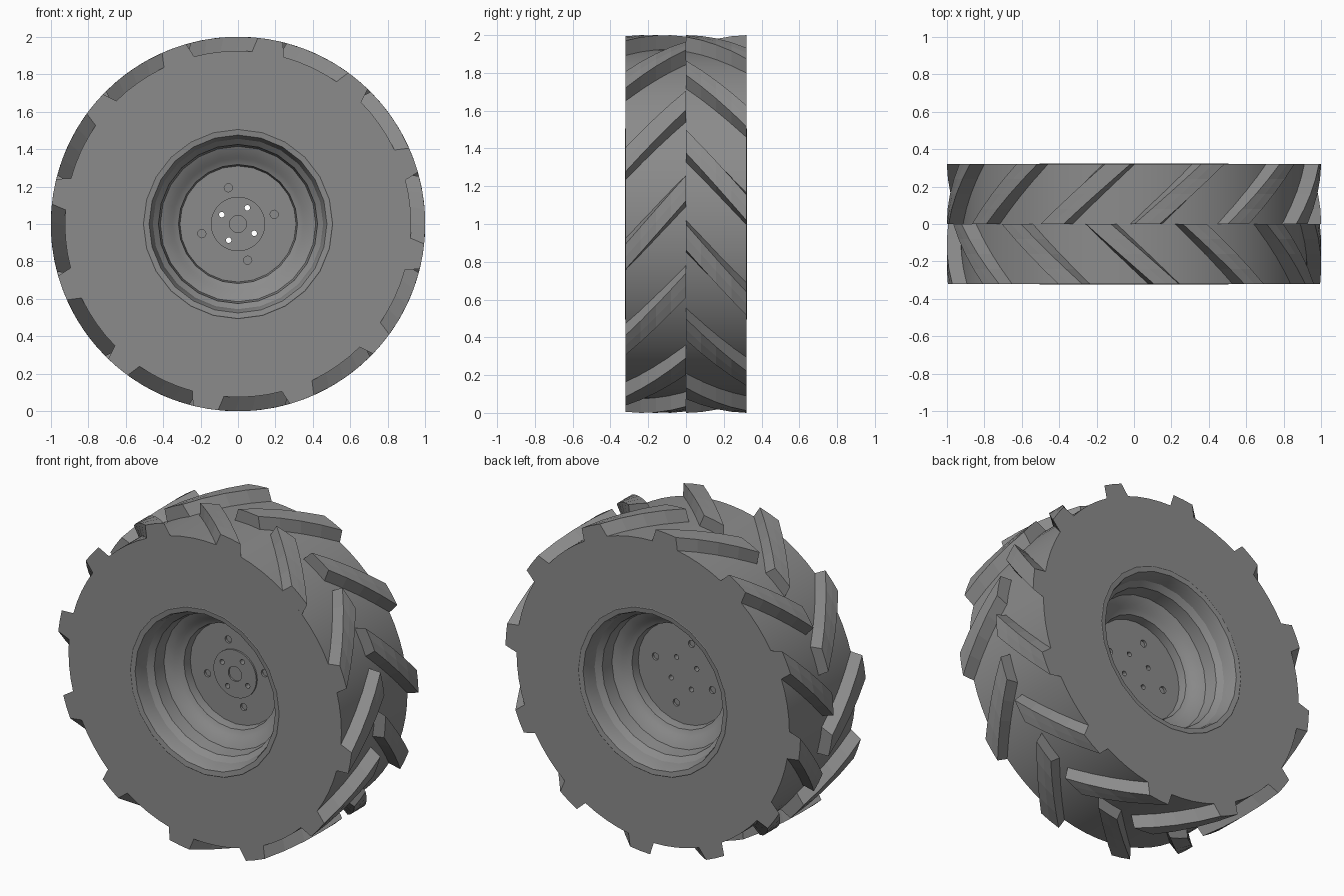
import bpy, bmesh, math
from mathutils import Matrix, Vector

if "Cube" in bpy.data.objects:
    bpy.data.objects.remove(bpy.data.objects["Cube"])

CZ = 1.0            # axle height
HALF = 0.32         # half tyre width
R_TREAD, R_LUG = 0.925, 1.0

grey = bpy.data.materials.new("mid_grey")
grey.diffuse_color = (0.26, 0.26, 0.26, 1)
grey.use_nodes = True
grey.node_tree.nodes["Principled BSDF"].inputs["Base Color"].default_value = grey.diffuse_color


def spot(r, y, deg):
    a = math.radians(deg)
    return Vector((r * math.cos(a), y, CZ + r * math.sin(a)))


def finish(bm, name):
    bmesh.ops.remove_doubles(bm, verts=bm.verts, dist=1e-5)
    bmesh.ops.recalc_face_normals(bm, faces=bm.faces)
    me = bpy.data.meshes.new(name)
    bm.to_mesh(me)
    bm.free()
    me.materials.append(grey)
    ob = bpy.data.objects.new(name, me)
    bpy.context.collection.objects.link(ob)
    return ob


def smooth(ob, deg):
    bpy.ops.object.select_all(action='DESELECT')
    ob.select_set(True)
    bpy.context.view_layer.objects.active = ob
    bpy.ops.object.shade_smooth_by_angle(angle=math.radians(deg))


def lathe(name, profile, sides, closed=False):
    """Spin (radius, y) points around the axle."""
    bm = bmesh.new()
    rings = [[bm.verts.new(spot(r, y, 360 * i / sides)) for r, y in profile]
             for i in range(sides)]
    n = len(profile)
    for i in range(sides):
        a, b = rings[i], rings[(i + 1) % sides]
        for j in range(n if closed else n - 1):
            k = (j + 1) % n
            bm.faces.new((a[j], a[k], b[k], b[j]))
    return finish(bm, name)


# Tyre carcass with flat sidewalls
tyre = lathe("tyre_body", [(0.495, -HALF), (R_TREAD, -HALF), (R_TREAD, HALF),
                           (0.495, HALF)], 72, closed=True)
smooth(tyre, 30)


# Diagonal tread lugs: each runs from the sidewall to the centre line
def lugs(name, side, start):
    bm = bmesh.new()
    steps, width, sweep, bevel = 4, 11.0, 21.0, 1.6
    for k in range(12):
        rows = []
        for s in range(steps + 1):
            t = s / steps
            lo = start + 30 * k + sweep * t
            y = side * HALF * (1 - t)
            section = [(0.915, lo), (R_LUG, lo + bevel), (R_LUG, lo + width / 2),
                       (R_LUG, lo + width - bevel), (0.915, lo + width)]
            rows.append([bm.verts.new(spot(r, y, d)) for r, d in section])
        for a, b in zip(rows, rows[1:]):
            for j in range(5):
                i = (j + 1) % 5
                bm.faces.new((a[j], a[i], b[i], b[j]))
        bm.faces.new(rows[0])
        bm.faces.new(rows[-1])
    return finish(bm, name)


lugs("front_tread_lugs", -1, 14.5)
lugs("back_tread_lugs", 1, -0.5)

# Stepped, deeply dished rim, the same on both sides
half = [(0.51, -0.319), (0.505, -0.322), (0.475, -0.318), (0.465, -0.29),
        (0.455, -0.235), (0.425, -0.205), (0.415, -0.125), (0.365, -0.10),
        (0.35, -0.085), (0.318, -0.07), (0.31, -0.02)]
rim = lathe("rim", half + [(r, -y) for r, y in reversed(half)], 24)
smooth(rim, 25)

# Hub plate at mid width, with a raised boss on the front
hub = lathe("hub_plate", [(0, -0.02), (0.045, -0.02), (0.045, -0.03),
                          (0.145, -0.03), (0.145, -0.02), (0.314, -0.02),
                          (0.314, 0.02), (0, 0.02)], 48)

# Drill the hub: four through holes, four blind holes on each face
bm = bmesh.new()


def drill(radius, dist, deg, y0, y1):
    c = spot(dist, (y0 + y1) / 2, deg)
    m = Matrix.Translation(c) @ Matrix.Rotation(math.pi / 2, 4, 'X')
    bmesh.ops.create_cone(bm, cap_ends=True, segments=12, radius1=radius,
                          radius2=radius, depth=y1 - y0, matrix=m)


for q in range(4):
    drill(0.015, 0.1, 60 + 90 * q, -0.1, 0.1)
    drill(0.022, 0.2, 15 + 90 * q, -0.1, -0.006)
    drill(0.022, 0.2, 15 + 90 * q, 0.006, 0.1)
cutter = finish(bm, "hole_cutter")
cutter.hide_render = True
mod = hub.modifiers.new("holes", 'BOOLEAN')
mod.operation = 'DIFFERENCE'
mod.solver = 'EXACT'
mod.object = cutter
bpy.ops.object.select_all(action='DESELECT')
hub.select_set(True)
bpy.context.view_layer.objects.active = hub
bpy.ops.object.modifier_apply(modifier=mod.name)
bpy.data.objects.remove(cutter)
smooth(hub, 35)
